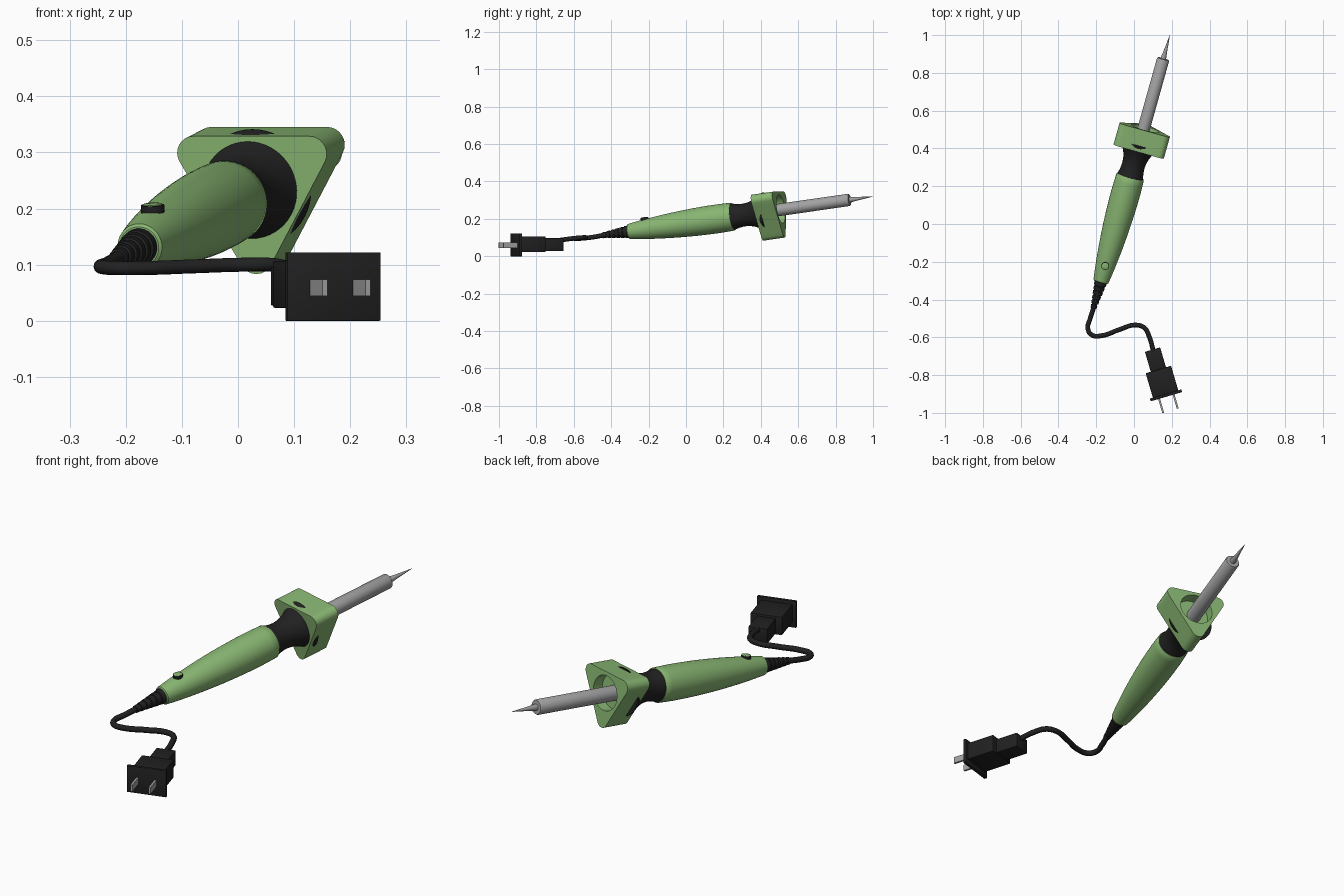
import bpy, bmesh, math
from mathutils import Matrix, Vector

if "Cube" in bpy.data.objects:
    bpy.data.objects.remove(bpy.data.objects["Cube"])


def material(name, rgb):
    m = bpy.data.materials.new(name)
    m.diffuse_color = (*rgb, 1)
    m.use_nodes = True
    m.node_tree.nodes["Principled BSDF"].inputs["Base Color"].default_value = m.diffuse_color
    return m


GREEN = material("handle_green", (0.25, 0.47, 0.17))
BLACK = material("black_rubber", (0.015, 0.015, 0.015))
METAL = material("grey_metal", (0.36, 0.36, 0.36))

# Frame of the iron: local z runs to the tip, local y is up, s = 0 where y = 0
D = Vector((0.28, 1, 0.144)).normalized()
R = Vector((D.y, -D.x, 0)).normalized()
U = D.cross(-R)
IRON = Matrix.Translation((-0.09, 0, 0.176)) @ Matrix((-R, U, D)).transposed().to_4x4()

# Frame of the plug: local x along the prongs, y across, z up
P = Vector((0.282, -0.959, 0)).normalized()
PLUG = Matrix.Translation((0.098, -0.665, 0.061)) @ Matrix(
    (P, Vector((-P.y, P.x, 0)), Vector((0, 0, 1)))).transposed().to_4x4()


def finish(name, bm, mat, frame, angle=35):
    bmesh.ops.recalc_face_normals(bm, faces=bm.faces)
    me = bpy.data.meshes.new(name)
    bm.to_mesh(me)
    bm.free()
    me.materials.append(mat)
    ob = bpy.data.objects.new(name, me)
    ob.matrix_world = frame
    bpy.context.collection.objects.link(ob)
    bpy.ops.object.select_all(action='DESELECT')
    ob.select_set(True)
    bpy.context.view_layer.objects.active = ob
    bpy.ops.object.shade_smooth_by_angle(angle=math.radians(angle))
    return ob


def loft(name, loops, mat, frame, angle=35):
    """Skin rings of equal point count and cap both ends."""
    bm = bmesh.new()
    rings = [[bm.verts.new(p) for p in loop] for loop in loops]
    n = len(rings[0])
    for a, b in zip(rings, rings[1:]):
        for i in range(n):
            j = (i + 1) % n
            bm.faces.new((a[i], a[j], b[j], b[i]))
    bm.faces.new(rings[0])
    bm.faces.new(rings[-1])
    return finish(name, bm, mat, frame, angle)


def lathe(name, profile, mat, frame=IRON, n=48):
    """Turn a profile of (radius, height) around local z."""
    ang = [2 * math.pi * i / n for i in range(n)]
    return loft(name, [[(r * math.cos(a), r * math.sin(a), s) for a in ang]
                       for r, s in profile], mat, frame)


def box(name, lo, hi, mat, bevel=0.0):
    bm = bmesh.new()
    bmesh.ops.create_cube(bm, size=1)
    for v in bm.verts:
        v.co = [l + (c + 0.5) * (h - l) for c, l, h in zip(v.co, lo, hi)]
    if bevel:
        bmesh.ops.bevel(bm, geom=bm.edges[:], offset=bevel, segments=2,
                        affect='EDGES', profile=0.5)
    return finish(name, bm, mat, PLUG)


# Handle, a gently swelling grip
lathe("handle", [(0.036, -0.322), (0.041, -0.318), (0.049, -0.26), (0.056, -0.2),
                 (0.062, -0.14), (0.067, -0.08), (0.071, -0.02), (0.0745, 0.05),
                 (0.0765, 0.12), (0.077, 0.18), (0.076, 0.23), (0.075, 0.26),
                 (0.072, 0.264)], GREEN)

# Waisted rubber collar, its flare just breaking through the guard's sides
lathe("collar", [(0.070, 0.255), (0.070, 0.268), (0.065, 0.285), (0.0615, 0.31),
                 (0.061, 0.33), (0.064, 0.355), (0.071, 0.38), (0.080, 0.40),
                 (0.089, 0.417), (0.098, 0.432), (0.105, 0.444), (0.105, 0.448)], BLACK)

# Triangular guard with rounded corners and a round recess in its front
CORE, ROUND, HOLE = 0.124, 0.031, 0.077
arcs = []
for k in range(3):
    c = math.radians(-90 + 120 * k)
    for i in range(9):
        a = c + math.radians(-60 + 15 * i)
        arcs.append(Vector((CORE * math.cos(c) + ROUND * math.cos(a),
                            CORE * math.sin(c) + ROUND * math.sin(a), 0)))
outline = []
for i, p in enumerate(arcs):
    q = arcs[(i + 1) % len(arcs)]
    steps = 10 if i % 9 == 8 else 1
    outline += [p.lerp(q, t / steps) for t in range(steps)]


def at(points, s):
    return [(p.x, p.y, s) for p in points]


hole = [p.normalized() * HOLE for p in outline]
loft("guard", [at(outline, 0.414), at(outline, 0.534), at(hole, 0.534), at(hole, 0.485)],
     GREEN, IRON @ Matrix.Translation((-0.007, 0.004, 0)))

# Heating tube and pointed tip
lathe("heating_tube", [(0.033, 0.47), (0.033, 0.912), (0.030, 0.917)], METAL)
lathe("tip", [(0.014, 0.90), (0.014, 0.925), (0.009, 0.965), (0.0008, 1.048)], METAL, n=24)

# Round button on the handle
BUTTON = IRON @ Matrix.Translation((0, 0, -0.225)) @ Matrix.Rotation(-math.pi / 2, 4, 'X')
lathe("button_ring", [(0.021, 0.035), (0.021, 0.062)], BLACK, BUTTON, 32)
lathe("button_cap", [(0.018, 0.055), (0.018, 0.063), (0.016, 0.064)], GREEN, BUTTON, 32)

# Ribbed strain relief
ribs = [(0.033, -0.315)]
for i in range(6):
    s, r = -0.325 - 0.025 * i, 0.033 - 0.0032 * i
    ribs += [(r, s), (r - 0.001, s - 0.016), (r - 0.006, s - 0.018), (r - 0.006, s - 0.024)]
lathe("strain_relief", ribs, BLACK, n=32)

# Cable
path = [(-0.212, -0.44, 0.113), (-0.232, -0.50, 0.102), (-0.244, -0.555, 0.096),
        (-0.222, -0.588, 0.094), (-0.165, -0.59, 0.094), (-0.08, -0.56, 0.097),
        (0.01, -0.535, 0.10), (0.055, -0.55, 0.10), (0.082, -0.60, 0.096),
        (0.104, -0.68, 0.085)]
cu = bpy.data.curves.new("cable", 'CURVE')
cu.dimensions = '3D'
cu.bevel_depth = 0.0125
cu.bevel_resolution = 4
cu.resolution_u = 10
cu.use_fill_caps = True
sp = cu.splines.new('BEZIER')
sp.bezier_points.add(len(path) - 1)
for b, co in zip(sp.bezier_points, path):
    b.co = co
    b.handle_left_type = b.handle_right_type = 'AUTO'
cu.materials.append(BLACK)
bpy.context.collection.objects.link(bpy.data.objects.new("cable", cu))

# Plug: stepped body, flange and two prongs
box("plug_neck", (0, -0.042, -0.034), (0.12, 0.042, 0.036), BLACK, 0.003)
box("plug_body", (0.11, -0.070, -0.038), (0.25, 0.070, 0.046), BLACK, 0.003)
box("plug_flange", (0.245, -0.087, -0.061), (0.26, 0.087, 0.061), BLACK, 0.002)
for side, y in (("left", -0.04), ("right", 0.04)):
    box("prong_" + side, (0.25, y - 0.005, -0.017), (0.338, y + 0.005, 0.013), METAL)
